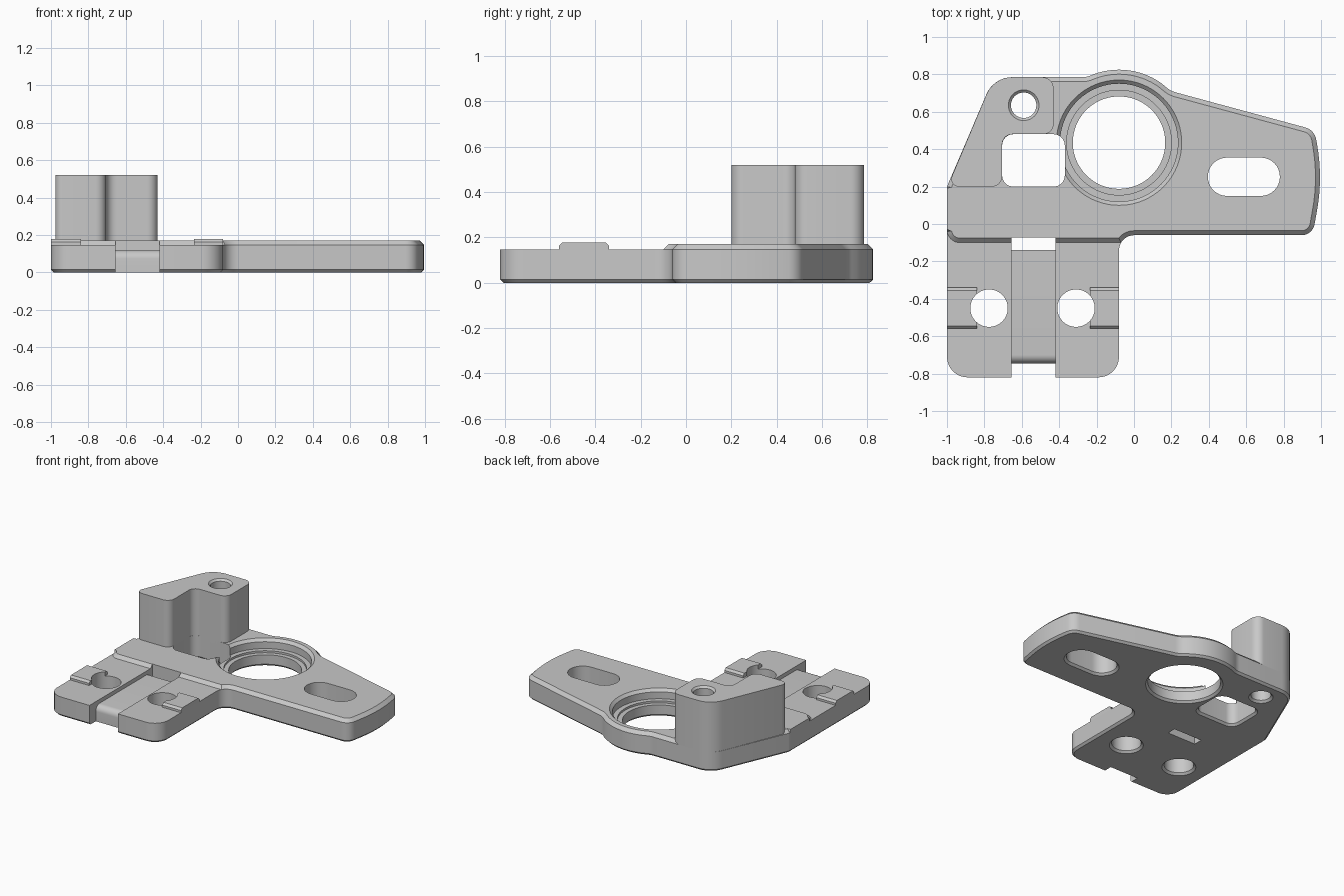
import bpy, bmesh, math
from mathutils import Vector

if "Cube" in bpy.data.objects:
    bpy.data.objects.remove(bpy.data.objects["Cube"], do_unlink=True)

GREY = (0.58, 0.58, 0.58, 1)
mat = bpy.data.materials.new("light grey")
mat.use_nodes = True
mat.diffuse_color = GREY
mat.node_tree.nodes["Principled BSDF"].inputs["Base Color"].default_value = GREY


def rounded(corners, steps=8):
    """Counter-clockwise outline from (x, y, fillet radius) corners."""
    out = []
    for i, (x, y, r) in enumerate(corners):
        p = Vector((x, y))
        if r == 0:
            out.append(p)
            continue
        a = (Vector(corners[i - 1][:2]) - p).normalized()
        b = (Vector(corners[(i + 1) % len(corners)][:2]) - p).normalized()
        half = a.angle(b) / 2
        centre = p + (a + b).normalized() * r / math.sin(half)
        t = r / math.tan(half)
        v0, v1 = p + a * t - centre, p + b * t - centre
        sweep = math.pi - 2 * half
        for k in range(steps + 1):
            f = k / steps
            out.append(centre + (v0 * math.sin((1 - f) * sweep) + v1 * math.sin(f * sweep)) / math.sin(sweep))
    return out


def arc(cx, cy, r, a0, a1, n):
    return [(cx + r * math.cos(math.radians(a0 + (a1 - a0) * k / n)),
             cy + r * math.sin(math.radians(a0 + (a1 - a0) * k / n)), 0) for k in range(n + 1)]


def circle(cx, cy, r, n=64):
    return rounded(arc(cx, cy, r, 0, 360, n)[:-1])


def rect(x0, x1, y0, y1, r):
    return rounded([(x0, y0, r), (x1, y0, r), (x1, y1, r), (x0, y1, r)])


def inset(pts, d):
    out = []
    for i, p in enumerate(pts):
        e0 = (p - pts[i - 1]).normalized()
        e1 = (pts[(i + 1) % len(pts)] - p).normalized()
        n0, n1 = Vector((-e0.y, e0.x)), Vector((-e1.y, e1.x))
        out.append(p + (n0 + n1) * d / (1 + n0.dot(n1)))
    return out


def loft(name, pts, layers, along_x=False, keep_left=False):
    """Stack copies of an outline; each layer is (inset, position)."""
    bm = bmesh.new()
    rings = []
    for d, h in layers:
        ring = []
        for p, q in zip(pts, inset(pts, d)):
            x = p.x if keep_left and p.x < -0.999 else q.x
            ring.append(bm.verts.new((h, x, q.y) if along_x else (x, q.y, h)))
        rings.append(ring)
    n = len(pts)
    for lo, hi in zip(rings, rings[1:]):
        for i in range(n):
            j = (i + 1) % n
            bm.faces.new((lo[i], lo[j], hi[j], hi[i]))
    bm.faces.new(rings[0][::-1])
    bm.faces.new(rings[-1])
    bmesh.ops.recalc_face_normals(bm, faces=bm.faces[:])
    me = bpy.data.meshes.new(name)
    bm.to_mesh(me)
    bm.free()
    ob = bpy.data.objects.new(name, me)
    bpy.context.scene.collection.objects.link(ob)
    me.materials.append(mat)
    return ob


def cut(ob, cutters):
    bpy.context.view_layer.objects.active = ob
    for c in cutters:
        m = ob.modifiers.new("cut", "BOOLEAN")
        m.operation, m.solver, m.object = "DIFFERENCE", "EXACT", c
        bpy.ops.object.modifier_apply(modifier=m.name)


# Shared outline: right arm, bulge around the bearing seat, slanted left side
upper = ([(0.955, -0.06, 0.07), (1.01, 0.25, 1.0), (0.965, 0.503, 0.08), (0.196, 0.711, 0.14)]
         + arc(-0.08, 0.435, 0.39, 54, 110, 14)
         + [(-0.252, 0.785, 0.12), (-0.75, 0.785, 0.15), (-1, 0.2, 0.06)])
base_outline = rounded([(-1, -0.82, 0.11), (-0.08, -0.82, 0.11), (-0.08, -0.06, 0.08)] + upper)
plate_outline = rounded([(-1, -0.1, 0.07)] + arc(0, -0.14, 0.08, 150, 90, 5) + upper)

# Solid parts
base = loft("base_plate", base_outline, [(0.015, 0), (0, 0.015), (0, 0.147)])
plate = loft("raised_plate", plate_outline, [(0, 0.147), (0.024, 0.171)], keep_left=True)
tower = loft("screw_tower", rounded([
    (-0.997, 0.2, 0.04), (-0.705, 0.2, 0.055), (-0.705, 0.48, 0.055), (-0.43, 0.48, 0.055),
    (-0.43, 0.785, 0.06), (-0.75, 0.785, 0.15)]), [(0, 0.147), (0, 0.52)])
bar_profile = rounded([(-0.56, 0.147, 0), (-0.34, 0.147, 0), (-0.34, 0.163, 0),
                       (-0.355, 0.178, 0), (-0.545, 0.178, 0), (-0.56, 0.163, 0)])
bars = [loft("right_locating_bar", bar_profile, [(0, -1), (0, -0.84)], along_x=True),
        loft("left_locating_bar", bar_profile, [(0, -0.235), (0, -0.08)], along_x=True)]

# Cutters: holes flare at the bottom for a small chamfer
FLARE = [(-0.035, -0.02), (0, 0.015)]
through = FLARE + [(0, 0.7)]
bolt_holes = [loft("bolt_hole", circle(x, -0.45, 0.1), through) for x in (-0.775, -0.31)]
window = loft("window", rect(-0.705, -0.37, 0.2, 0.48, 0.06), through)
slot = loft("slot", rect(0.395, 0.78, 0.15, 0.355, 0.102), through)
screw = loft("screw_hole", circle(-0.59, 0.635, 0.068, 40), FLARE + [(0, 0.506), (-0.034, 0.54)])
bearing = loft("bearing_seat", circle(-0.08, 0.435, 0.247, 96), FLARE + [
    (0, 0.085), (-0.033, 0.085), (-0.033, 0.1), (-0.068, 0.1), (-0.068, 0.151), (-0.128, 0.211)])
tie_channel = loft("tie_channel", rounded([
    (-0.9, -0.1, 0), (-0.745, -0.1, 0), (-0.745, 0.118, 0.045), (-0.14, 0.118, 0),
    (-0.14, -0.1, 0), (-0.073, -0.1, 0), (-0.073, 0.3, 0), (-0.9, 0.3, 0)]),
    [(0, -0.655), (0, -0.42)], along_x=True)

cut(base, bolt_holes + [window, slot, screw, bearing, tie_channel])
cut(plate, [window, slot, screw, bearing, tie_channel])
cut(tower, [screw])
for bar, hole in zip(bars, bolt_holes):
    cut(bar, [hole])
for c in bolt_holes + [window, slot, screw, bearing, tie_channel]:
    bpy.data.objects.remove(c, do_unlink=True)

# Smooth curved walls, keep hard edges
bpy.ops.object.select_all(action="DESELECT")
for ob in [base, plate, tower] + bars:
    ob.select_set(True)
bpy.context.view_layer.objects.active = base
bpy.ops.object.shade_smooth_by_angle(angle=math.radians(25))
